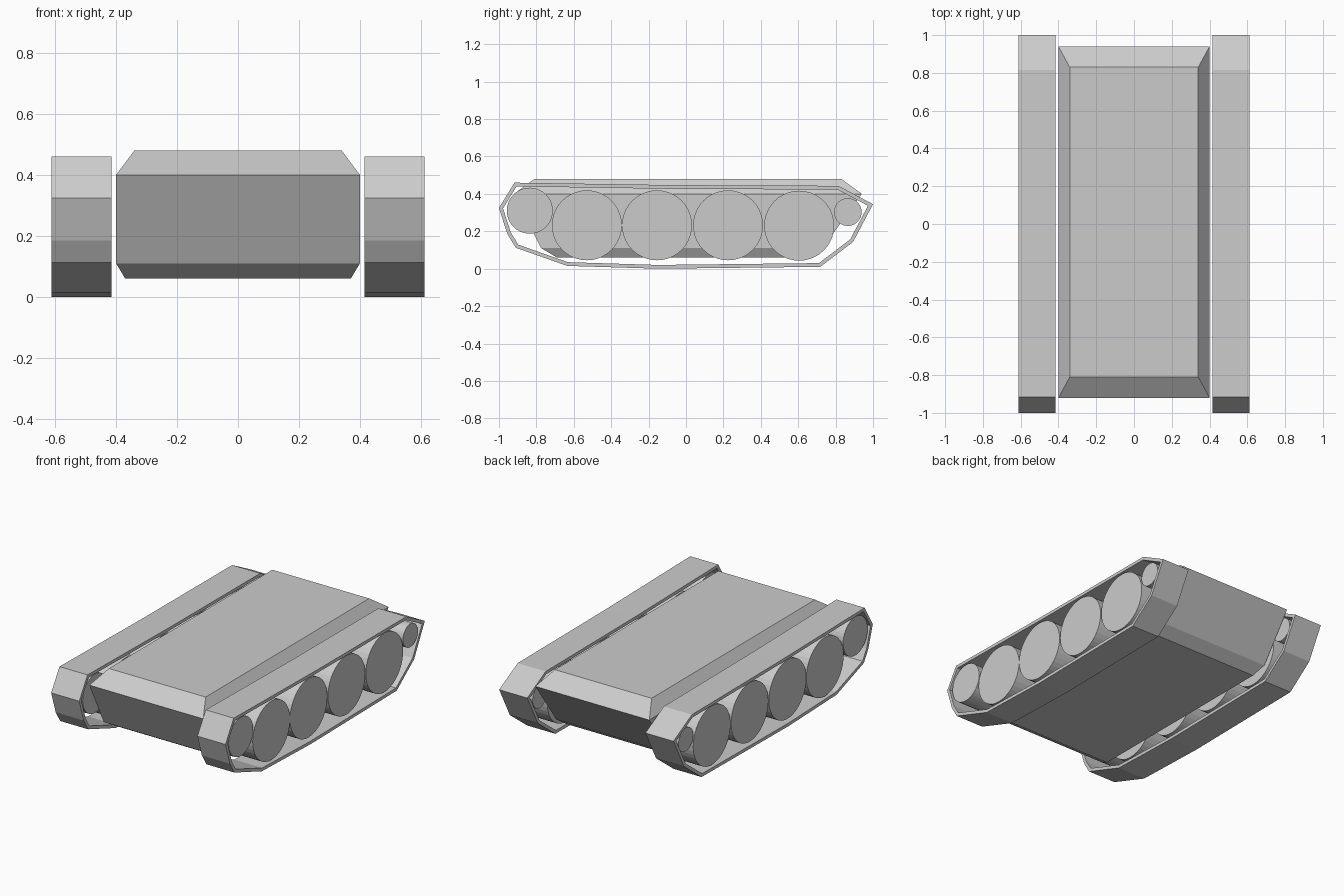
import bpy, bmesh
from math import pi
from mathutils import Vector, Matrix

if "Cube" in bpy.data.objects:
    bpy.data.objects.remove(bpy.data.objects["Cube"])


def make_object(name, bm):
    bmesh.ops.recalc_face_normals(bm, faces=bm.faces)
    mesh = bpy.data.meshes.new(name)
    bm.to_mesh(mesh)
    bm.free()
    obj = bpy.data.objects.new(name, mesh)
    bpy.context.collection.objects.link(obj)
    return obj


def inset(points, d):
    """Offset a clockwise closed profile inward with mitred corners."""
    result = []
    for i, p in enumerate(points):
        p = Vector(p)
        a = (p - Vector(points[i - 1])).normalized()
        b = (Vector(points[(i + 1) % len(points)]) - p).normalized()
        na, nb = Vector((a.y, -a.x)), Vector((b.y, -b.x))
        result.append(p + (na + nb) * d / (1 + na.dot(nb)))
    return result


# Hull: stacked rectangles (half width, front y, back y, z)
levels = [(0.37, -0.69, 0.66, 0.06), (0.40, -0.775, 0.73, 0.11),
          (0.40, -0.92, 0.94, 0.40), (0.34, -0.81, 0.83, 0.48)]
bm = bmesh.new()
rings = [[bm.verts.new(c) for c in ((-w, f, z), (w, f, z), (w, b, z), (-w, b, z))]
         for w, f, b, z in levels]
bm.faces.new(rings[0])
bm.faces.new(rings[-1])
for lo, hi in zip(rings, rings[1:]):
    for i in range(4):
        j = (i + 1) % 4
        bm.faces.new((lo[i], lo[j], hi[j], hi[i]))
make_object("hull", bm)

# Track outline (y, z), clockwise seen from the right
outline = [(-1.0, 0.325), (-0.917, 0.46), (-0.08, 0.447), (0.815, 0.443),
           (1.0, 0.345), (0.893, 0.143), (0.718, 0.01), (-0.15, 0.0),
           (-0.635, 0.015), (-0.91, 0.112), (-0.955, 0.185)]
TRACK_IN, TRACK_OUT = 0.415, 0.612

# Wheels: (name, y, z, radius)
wheels = [("front_wheel", -0.835, 0.31, 0.123),
          ("road_wheel_1", -0.53, 0.232, 0.187),
          ("road_wheel_2", -0.155, 0.232, 0.187),
          ("road_wheel_3", 0.225, 0.232, 0.187),
          ("road_wheel_4", 0.605, 0.23, 0.187),
          ("rear_wheel", 0.865, 0.303, 0.074)]

for side, s in (("right", 1), ("left", -1)):
    # Track belt: hollow ring
    bm = bmesh.new()
    loops = [[bm.verts.new((s * x, p[0], p[1])) for p in prof]
             for x, prof in ((TRACK_IN, outline), (TRACK_OUT, outline),
                             (TRACK_OUT, inset(outline, 0.02)),
                             (TRACK_IN, inset(outline, 0.02)))]
    n = len(outline)
    for k in range(4):
        a, b = loops[k], loops[(k + 1) % 4]
        for i in range(n):
            j = (i + 1) % n
            bm.faces.new((a[i], a[j], b[j], b[i]))
    make_object(side + "_track", bm)

    # Wheels inside the belt
    for name, y, z, r in wheels:
        bm = bmesh.new()
        bmesh.ops.create_cone(
            bm, cap_ends=True, segments=40, radius1=r, radius2=r, depth=0.185,
            matrix=Matrix.Translation((s * 0.5125, y, z)) @ Matrix.Rotation(pi / 2, 4, 'Y'))
        make_object(side + "_" + name, bm)
